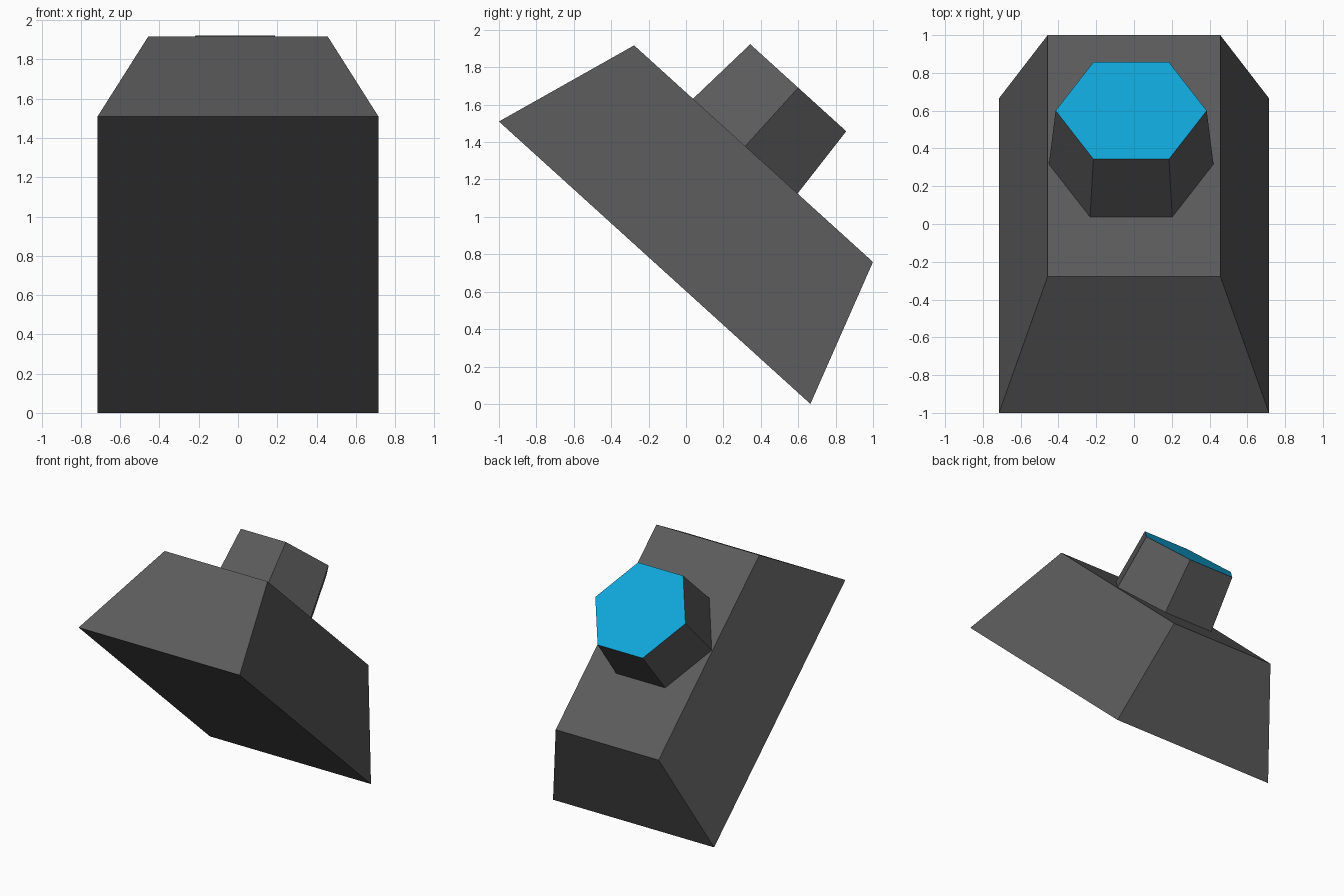
import bpy, bmesh
from math import sin, cos, pi, radians
from mathutils import Matrix, Vector

if "Cube" in bpy.data.objects:
    bpy.data.objects.remove(bpy.data.objects["Cube"])


def material(name, rgb):
    m = bpy.data.materials.new(name)
    m.diffuse_color = (*rgb, 1)
    m.use_nodes = True
    m.node_tree.nodes["Principled BSDF"].inputs["Base Color"].default_value = m.diffuse_color
    return m


dark_grey = material("dark grey", (0.105, 0.105, 0.105))
blue = material("bright blue", (0.005, 0.38, 0.69))

# Everything sits in one frame tilted back around x
TILT = Matrix.Rotation(radians(-42.2), 4, 'X')


def frustum(name, bottom, top, height, centre, mats):
    """Tapered block between two outlines; the top face takes the last material."""
    bm = bmesh.new()
    low = [bm.verts.new((x, y, 0)) for x, y in bottom]
    high = [bm.verts.new((x, y, height)) for x, y in top]
    n = len(low)
    bm.faces.new(low[::-1])
    cap = bm.faces.new(high)
    for i in range(n):
        j = (i + 1) % n
        bm.faces.new((low[i], low[j], high[j], high[i]))
    cap.material_index = len(mats) - 1
    bm.transform(Matrix.Translation(Vector(centre)) @ TILT)
    mesh = bpy.data.meshes.new(name)
    bm.to_mesh(mesh)
    bm.free()
    for m in mats:
        mesh.materials.append(m)
    obj = bpy.data.objects.new(name, mesh)
    bpy.context.collection.objects.link(obj)
    return obj


def rectangle(hx, hy):
    return [(-hx, -hy), (hx, -hy), (hx, hy), (-hx, hy)]


def hexagon(r):
    return [(r * cos(i * pi / 3), r * sin(i * pi / 3)) for i in range(6)]


# Sloping tapered body
frustum("tapered_body", rectangle(0.715, 1.124), rectangle(0.457, 0.862), 0.787,
        (0, -0.1675, 0.755), [dark_grey])

# Six-sided button with a blue end face
frustum("hexagonal_button", hexagon(0.436), hexagon(0.40), 0.426,
        (-0.015, 0.314, 1.375), [dark_grey, blue])
